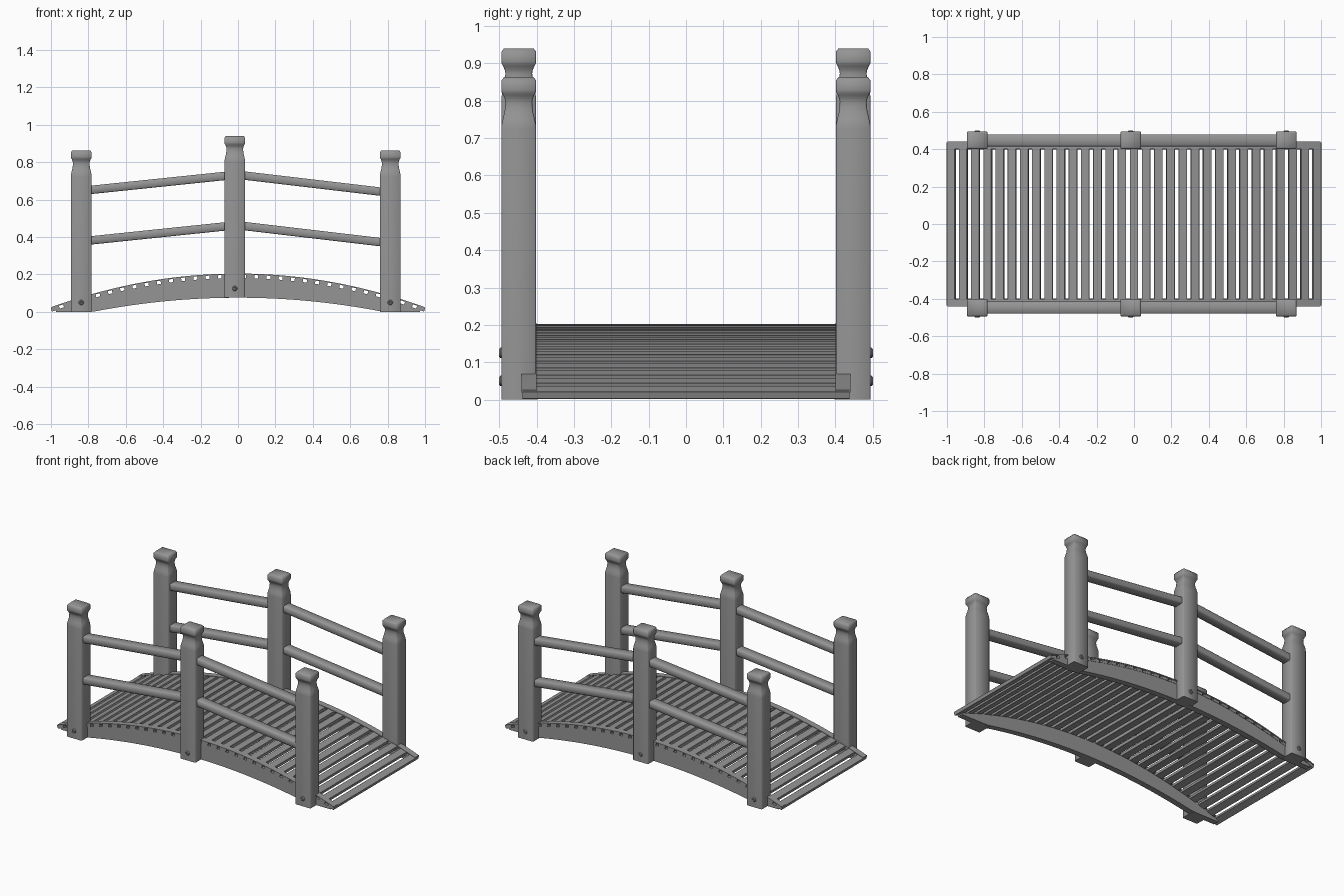
import bpy, bmesh, math
from mathutils import Matrix, Vector

if "Cube" in bpy.data.objects:
    bpy.data.objects.remove(bpy.data.objects["Cube"])

# Dark grey painted wood
GREY = bpy.data.materials.new("dark_grey")
GREY.diffuse_color = (0.3, 0.3, 0.3, 1)
GREY.use_nodes = True
GREY.node_tree.nodes["Principled BSDF"].inputs["Base Color"].default_value = GREY.diffuse_color


def loft(name, rings, mirror=True, smooth=None):
    """Skin closed rings of points, cap both ends, mirror across y."""
    bm = bmesh.new()
    vs = [[bm.verts.new(p) for p in r] for r in rings]
    n = len(rings[0])
    for a, b in zip(vs, vs[1:]):
        for i in range(n):
            j = (i + 1) % n
            bm.faces.new((a[i], a[j], b[j], b[i]))
    bm.faces.new(vs[0][::-1])
    bm.faces.new(vs[-1])
    bmesh.ops.recalc_face_normals(bm, faces=bm.faces)
    me = bpy.data.meshes.new(name)
    bm.to_mesh(me)
    bm.free()
    me.materials.append(GREY)
    ob = bpy.data.objects.new(name, me)
    bpy.context.collection.objects.link(ob)
    if mirror:
        m = ob.modifiers.new("mirror", 'MIRROR')
        m.use_axis = (False, True, False)
    if smooth:
        bpy.ops.object.select_all(action='DESELECT')
        bpy.context.view_layer.objects.active = ob
        ob.select_set(True)
        bpy.ops.object.shade_smooth_by_angle(angle=math.radians(smooth))
    return ob


def chamfered(hx, hy, c):
    return [(hx, -hy + c), (hx, hy - c), (hx - c, hy), (-hx + c, hy),
            (-hx, hy - c), (-hx, -hy + c), (-hx + c, -hy), (hx - c, -hy)]


def arch(x):
    return 0.205 - 0.18 * x * x


def arched_beam(name, half, y0, y1, bottom, top, n=48):
    rings = []
    for i in range(n + 1):
        x = -half + 2 * half * i / n
        b, t = bottom(x), top(x)
        rings.append([(x, y0, b), (x, y1, b), (x, y1, t), (x, y0, t)])
    return loft(name, rings, smooth=25)


# Side beams below the deck and the thin strips covering the plank ends
arched_beam("side_beam", 0.972, 0.397, 0.435,
            lambda x: max(0.0, 0.076 - 0.125 * x * x), lambda x: arch(x) - 0.024)
arched_beam("edge_strip", 0.998, 0.40, 0.44,
            lambda x: arch(x) - 0.007, lambda x: arch(x))

# Deck planks following the arch
COUNT = 31
for i in range(COUNT):
    x = -0.977 + 1.954 * i / (COUNT - 1)
    tilt = Matrix.Translation((x, 0, arch(x) - 0.014)) @ \
        Matrix.Rotation(math.atan(0.36 * x), 4, 'Y')
    section = chamfered(0.0225, 0.0108, 0.001)
    loft(f"deck_plank_{i + 1}",
         [[tilt @ Vector((px, y, pz)) for px, pz in section] for y in (-0.437, 0.437)],
         mirror=False)

# Posts with carved necks and chamfered heads
PY = 0.4475
POSTS = [("left", -0.838, 0.0, 0.0, 0.05), ("middle", -0.017, 0.076, 0.077, 0.125),
         ("right", 0.814, 0.0, 0.0, 0.05)]
HEAD = [(0.725, 0), (0.737, 0.001), (0.752, 0.004), (0.768, 0.008), (0.783, 0.010),
        (0.797, 0.0105), (0.805, 0.009), (0.815, 0.005), (0.822, 0.001),
        (0.828, 0), (0.854, 0), (0.863, 0.007)]
for side, px, base, lift, bz in POSTS:
    rings = []
    for z, inset in [(base - lift, 0.0)] + HEAD:
        rings.append([(px + x, PY + y, z + lift)
                      for x, y in chamfered(0.055 - inset, 0.0465 - inset, 0.004)])
    loft(f"{side}_post", rings, smooth=50)

    # Bolt head with a recessed drive
    rings = []
    for y, r in [(0.485, 0.014), (0.496, 0.014), (0.500, 0.010), (0.500, 0.006), (0.496, 0.004)]:
        rings.append([(px + r * math.cos(k * math.pi / 6), y, bz + r * math.sin(k * math.pi / 6))
                      for k in range(12)])
    loft(f"{side}_bolt", rings, smooth=30)

# Sloping handrails between the posts
RAILS = [("upper_left_rail", -0.80, 0.651, -0.05, 0.729),
         ("lower_left_rail", -0.80, 0.381, -0.05, 0.459),
         ("upper_right_rail", 0.015, 0.731, 0.78, 0.641),
         ("lower_right_rail", 0.015, 0.461, 0.78, 0.371)]
for name, x0, z0, x1, z1 in RAILS:
    section = chamfered(0.032, 0.0225, 0.006)
    loft(name, [[(x, PY + sy, z + sz) for sy, sz in section]
                for x, z in ((x0, z0), (x1, z1))], smooth=50)
